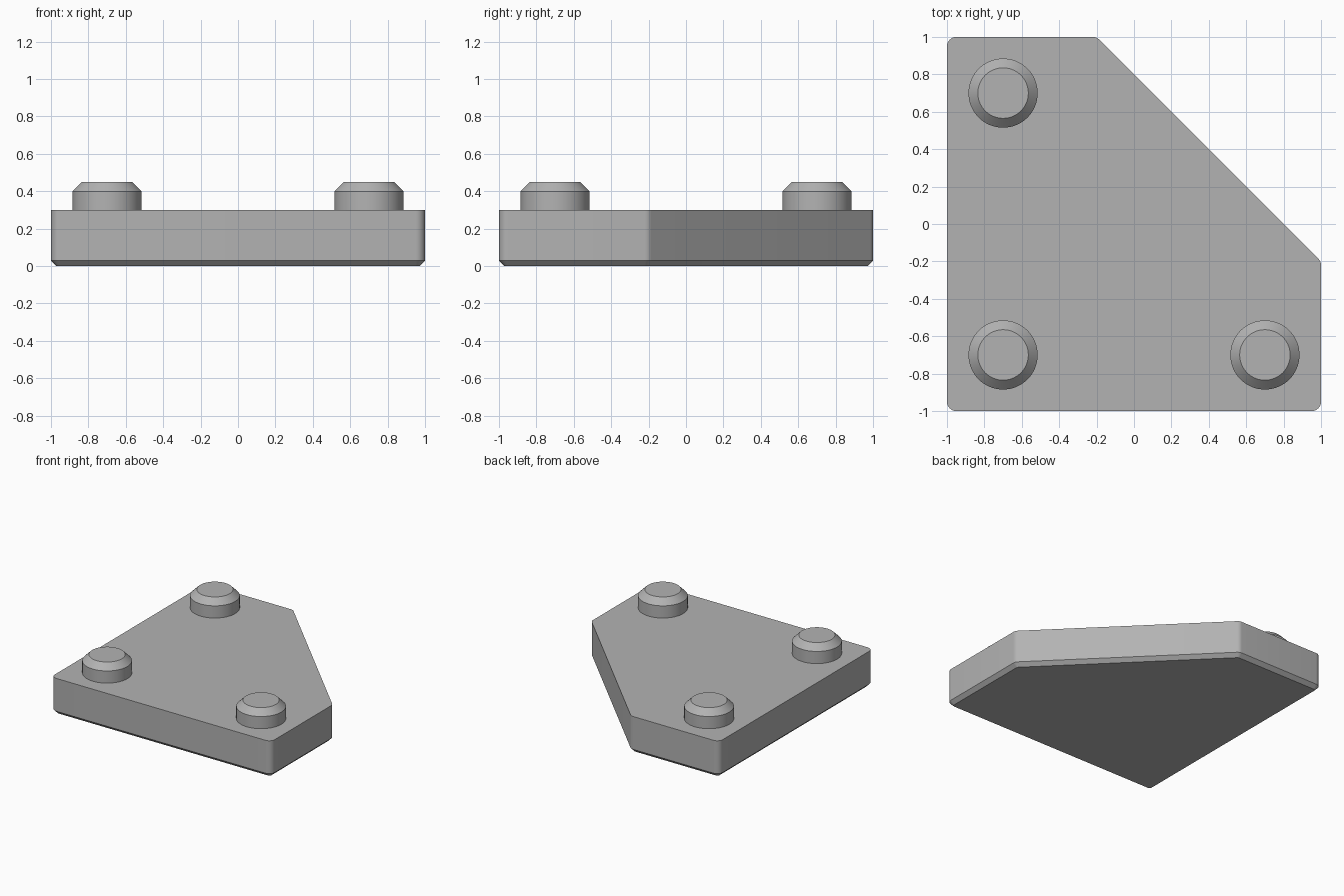
import bpy
import math
from mathutils import Vector

cube = bpy.data.objects.get("Cube")
if cube:
    bpy.data.objects.remove(cube, do_unlink=True)

# Single grey material
GREY = (0.45, 0.45, 0.45, 1)
grey = bpy.data.materials.new("plain grey")
grey.use_nodes = True
grey.diffuse_color = GREY
grey.node_tree.nodes["Principled BSDF"].inputs["Base Color"].default_value = GREY


def loft(name, rings):
    """Join equal-length point rings with quads and cap both ends."""
    n = len(rings[0])
    faces = [tuple(reversed(range(n)))]
    for k in range(len(rings) - 1):
        for i in range(n):
            j = (i + 1) % n
            faces.append((k * n + i, k * n + j, (k + 1) * n + j, (k + 1) * n + i))
    faces.append(tuple(range((len(rings) - 1) * n, len(rings) * n)))
    mesh = bpy.data.meshes.new(name)
    mesh.from_pydata([p for ring in rings for p in ring], [], faces)
    mesh.materials.append(grey)
    obj = bpy.data.objects.new(name, mesh)
    bpy.context.collection.objects.link(obj)
    bpy.ops.object.select_all(action="DESELECT")
    obj.select_set(True)
    bpy.context.view_layer.objects.active = obj
    bpy.ops.object.shade_smooth_by_angle(angle=math.radians(30))
    return obj


def rounded_outline(corners, fillet, inset, z, steps=8):
    """Counter-clockwise outline with equal fillets, moved inward by inset."""
    ring = []
    for i, corner in enumerate(corners):
        p = Vector(corner)
        a = (p - Vector(corners[i - 1])).normalized()
        b = (Vector(corners[(i + 1) % len(corners)]) - p).normalized()
        turn = math.atan2(a.x * b.y - a.y * b.x, a.dot(b))
        centre = p + (b - a).normalized() * fillet / math.cos(turn / 2)
        start = math.atan2(-a.x, a.y)
        for s in range(steps + 1):
            t = start + turn * s / steps
            r = fillet - inset
            ring.append((centre.x + r * math.cos(t), centre.y + r * math.sin(t), z))
    return ring


def circle(x, y, r, z, n=64):
    return [(x + r * math.cos(math.tau * i / n), y + r * math.sin(math.tau * i / n), z)
            for i in range(n)]


# Base plate with one corner cut off and a chamfered lower edge
corners = [(-1, -1), (1, -1), (1, -0.2), (-0.2, 1), (-1, 1)]
FILLET, CHAMFER, TOP = 0.05, 0.03, 0.3
loft("base_plate", [
    rounded_outline(corners, FILLET, CHAMFER, 0),
    rounded_outline(corners, FILLET, 0, CHAMFER),
    rounded_outline(corners, FILLET, 0, TOP),
])

# Three chamfered pegs
for name, x, y in (("front_right_peg", -0.7, -0.7),
                   ("front_left_peg", 0.7, -0.7),
                   ("back_right_peg", -0.7, 0.7)):
    loft(name, [circle(x, y, r, z) for r, z in
                ((0.185, TOP), (0.185, 0.4), (0.135, 0.45))])
